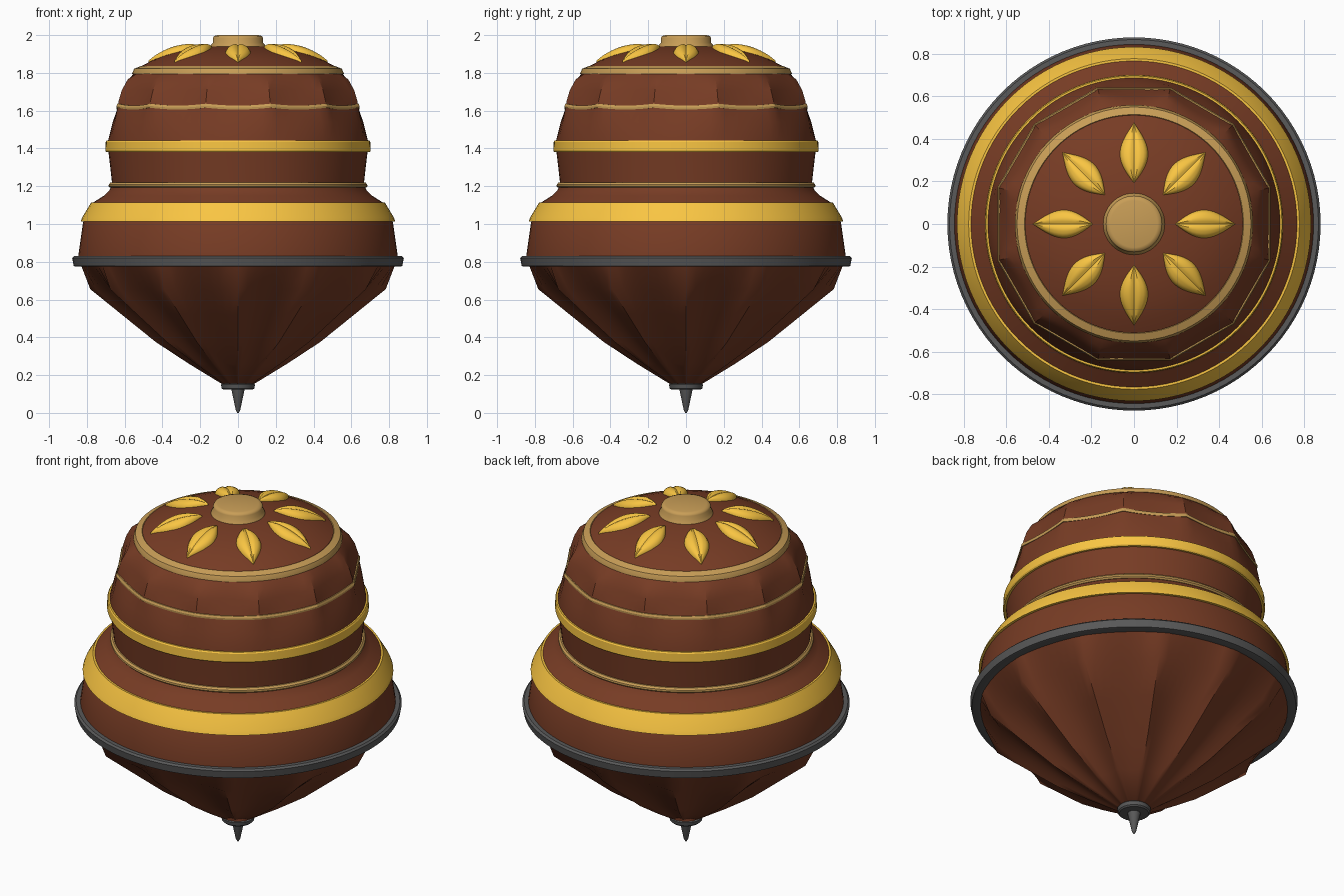
import bpy, bmesh, math
from math import pi, sin, cos, radians

if "Cube" in bpy.data.objects:
    bpy.data.objects.remove(bpy.data.objects["Cube"])

SEGS = 96
HALF = pi / 12


def material(name, rgb):
    m = bpy.data.materials.new(name)
    m.diffuse_color = (*rgb, 1)
    m.use_nodes = True
    m.node_tree.nodes["Principled BSDF"].inputs["Base Color"].default_value = m.diffuse_color
    return m


BROWN = material("brown", (0.185, 0.045, 0.018))
GOLD = material("gold", (0.95, 0.56, 0.055))
TAN = material("tan", (0.58, 0.34, 0.095))
STEEL = material("steel", (0.10, 0.10, 0.10))


def finish(name, bm, mat, angle=30):
    bmesh.ops.recalc_face_normals(bm, faces=bm.faces[:])
    me = bpy.data.meshes.new(name)
    bm.to_mesh(me)
    bm.free()
    me.materials.append(mat)
    ob = bpy.data.objects.new(name, me)
    bpy.context.collection.objects.link(ob)
    bpy.ops.object.select_all(action='DESELECT')
    ob.select_set(True)
    bpy.context.view_layer.objects.active = ob
    bpy.ops.object.shade_smooth_by_angle(angle=radians(angle))
    return ob


def off_mid(t):
    """Angle from the nearest multiple of 30 degrees (0 to 15 degrees)."""
    step = pi / 6
    return abs((t + step / 2) % step - step / 2)


def round_(t, k):
    return 1


def faceted(t, k):
    return 1 + k * (1 / cos(off_mid(t)) - 1)


def fluted(t, k):
    """Sharp ribs at multiples of 30 degrees with rounded hollows between."""
    e = 1 - off_mid(t) / HALF
    return 1 - k * (1 - e * e)


def lathe(name, profile, mat, shape=round_, closed=False, sag=0, angle=30):
    """Spin (r, z[, k]) points; k is the strength of facets or flutes."""
    bm = bmesh.new()
    rows = []
    for p in profile:
        r, z, k = (*p, 0)[:3]
        row = []
        for i in range(SEGS):
            t = 2 * pi * i / SEGS
            q = r * shape(t, k)
            dz = sag * (1 - (off_mid(t) / HALF) ** 2)
            row.append(bm.verts.new((q * cos(t), q * sin(t), z - dz)))
        rows.append(row)
    pairs = list(zip(rows, rows[1:]))
    if closed:
        pairs.append((rows[-1], rows[0]))
    else:
        bm.faces.new(rows[0])
        bm.faces.new(rows[-1])
    for a, b in pairs:
        for i in range(SEGS):
            j = (i + 1) % SEGS
            bm.faces.new((a[i], a[j], b[j], b[i]))
    return finish(name, bm, mat, angle)


# Steel tip and collar
lathe("spike", [(0.004, 0), (0.012, 0.015), (0.036, 0.13)], STEEL)
lathe("spike_collar", [(0.078, 0.123), (0.086, 0.13), (0.09, 0.15), (0.082, 0.158)], STEEL)

# Fluted lower cone
lathe("fluted_cone", [(0.08, 0.15, 0.04), (0.26, 0.26, 0.11), (0.435, 0.375, 0.125),
                      (0.615, 0.52, 0.115), (0.782, 0.655, 0.09), (0.832, 0.785, 0)],
      BROWN, fluted, angle=40)

# Steel rim
lathe("rim", [(0.86, 0.775), (0.87, 0.778), (0.878, 0.82), (0.868, 0.83),
              (0.82, 0.83), (0.82, 0.775)], STEEL, closed=True)

# Stepped body
lathe("lower_body", [(0.845, 0.80), (0.845, 0.835), (0.82, 1.01), (0.77, 1.11), (0.765, 1.115),
                     (0.71, 1.15), (0.68, 1.18), (0.665, 1.21)], BROWN)
lathe("waist", [(0.665, 1.20), (0.675, 1.29), (0.688, 1.40)], BROWN)

# Faceted upper body, panels slightly hollow above the scalloped band
lathe("upper_body", [(0.69, 1.40, 0), (0.687, 1.445, 0), (0.663, 1.54, 0.5), (0.637, 1.615, 1),
                     (0.622, 1.65, 1.5), (0.604, 1.71, 1.5), (0.578, 1.765, 1.3), (0.55, 1.80, 0)],
      BROWN, faceted)

# Crown dome
lathe("crown", [(0.53, 1.80), (0.51, 1.837), (0.45, 1.868), (0.38, 1.895), (0.30, 1.917),
                (0.20, 1.935), (0.10, 1.945)], BROWN)

# Gold and tan bands
lathe("wide_band", [(0.81, 1.013), (0.833, 1.013), (0.825, 1.035), (0.778, 1.113), (0.76, 1.113)],
      GOLD, closed=True)
lathe("thin_band", [(0.65, 1.192), (0.677, 1.192), (0.685, 1.20), (0.684, 1.21),
                    (0.675, 1.22), (0.65, 1.22)], TAN, closed=True)
lathe("middle_band", [(0.67, 1.38), (0.697, 1.38), (0.702, 1.388), (0.701, 1.434),
                      (0.696, 1.441), (0.67, 1.441)], GOLD, closed=True)
lathe("scalloped_band", [(0.61, 1.616, 1), (0.642, 1.616, 1), (0.643, 1.626, 1),
                         (0.638, 1.637, 1), (0.61, 1.637, 1)],
      TAN, faceted, closed=True, sag=0.01)
lathe("crown_band", [(0.53, 1.793), (0.560, 1.793), (0.560, 1.798), (0.550, 1.822),
                     (0.515, 1.836), (0.505, 1.825)], TAN, closed=True)

# Top knob
lathe("knob", [(0.146, 1.935), (0.143, 1.948), (0.133, 1.96), (0.133, 1.984),
               (0.127, 1.995), (0.11, 2.0)], TAN, angle=50)


# Creased leaf petals around the knob
def petal(index):
    ang = index * pi / 4
    nu, nv = 14, 12
    bm = bmesh.new()
    top, bottom = [], []
    for i in range(nu + 1):
        u = i / nu
        r = 0.195 + 0.28 * u
        swell = max(sin(pi * u ** 0.95), 0.02)
        half = 0.066 * swell
        base = 1.937 - 0.035 * u - 0.042 * u * u
        rowt, rowb = [], []
        for j in range(nv + 1):
            v = 2 * j / nv - 1
            dome = math.sqrt(max(0, 1 - v * v))
            crease = 0.3 * max(0, 1 - abs(v) * 3)
            h = 0.034 * swell ** 0.6 * dome * (1 - crease)
            y = half * v
            x, yy = r * cos(ang) - y * sin(ang), r * sin(ang) + y * cos(ang)
            rowt.append(bm.verts.new((x, yy, base + h)))
            rowb.append(bm.verts.new((x, yy, base - 0.015)))
        top.append(rowt)
        bottom.append(rowb)
    for rows in (top, bottom):
        for a, b in zip(rows, rows[1:]):
            for j in range(nv):
                bm.faces.new((a[j], a[j + 1], b[j + 1], b[j]))
    edges = [e for e in bm.edges if e.is_boundary]
    bmesh.ops.bridge_loops(bm, edges=edges)
    finish(f"petal_{index + 1}", bm, GOLD, 35)


for n in range(8):
    petal(n)
